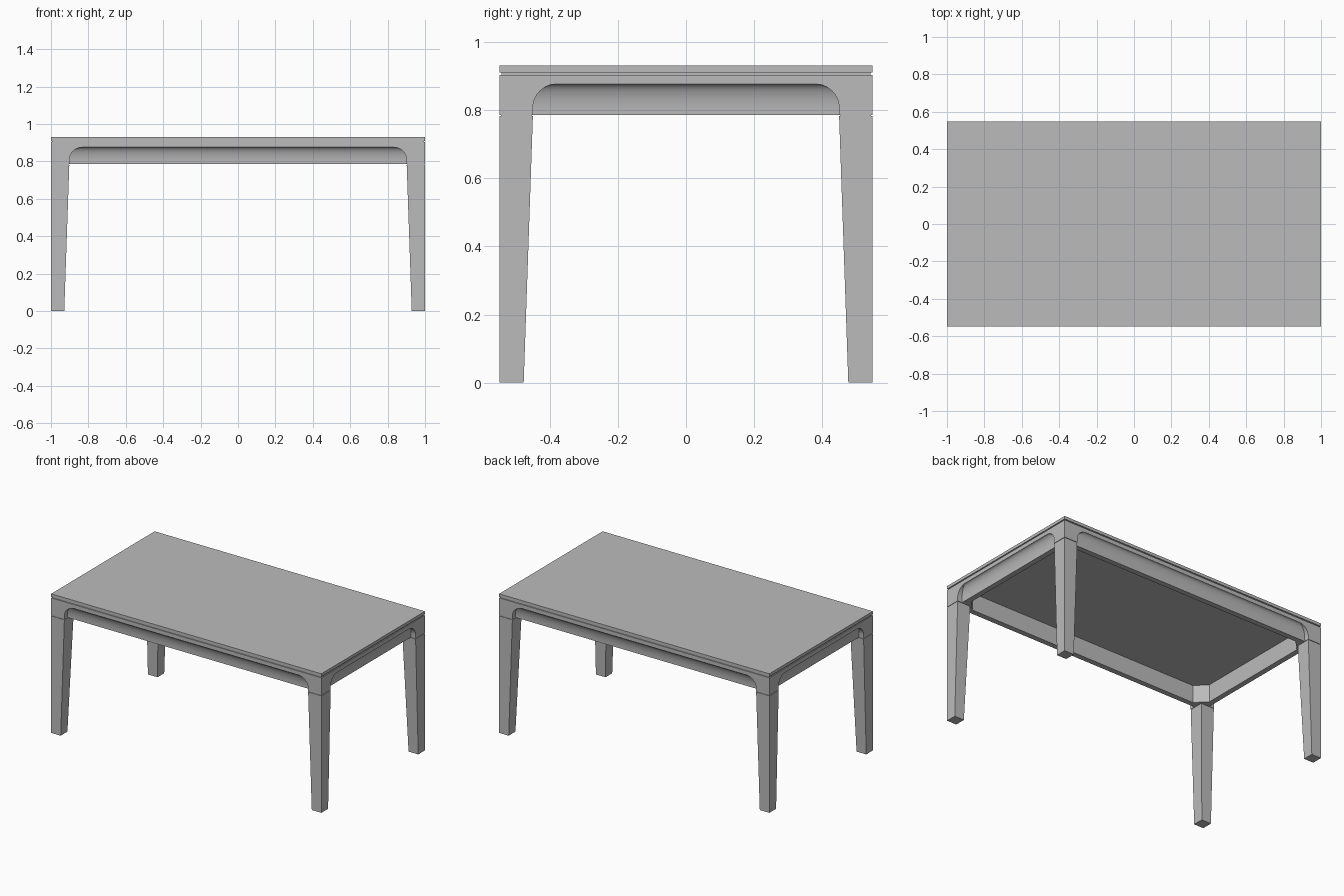
import bpy, bmesh, math

if "Cube" in bpy.data.objects:
    bpy.data.objects.remove(bpy.data.objects["Cube"])

HX, HY = 1.0, 0.547            # half length and half width
LEG_TOP, RAIL_TOP = 0.785, 0.903
TOP_LOW, TOP_HIGH = 0.91, 0.93
ARCH_TOP, ARCH_R = 0.876, 0.07  # rounded opening in each rail
COVE, WALL = 0.034, 0.07        # recess depth and rail thickness
LEG = 0.098

grey = bpy.data.materials.new("plain grey")
grey.use_nodes = True
grey.diffuse_color = (0.5, 0.5, 0.5, 1)
grey.node_tree.nodes["Principled BSDF"].inputs["Base Color"].default_value = (0.5, 0.5, 0.5, 1)


def finish(name, bm):
    bmesh.ops.recalc_face_normals(bm, faces=bm.faces[:])
    mesh = bpy.data.meshes.new(name)
    bm.to_mesh(mesh)
    bm.free()
    mesh.materials.append(grey)
    obj = bpy.data.objects.new(name, mesh)
    bpy.context.collection.objects.link(obj)
    return obj


def loft(name, low, high):
    """Solid between two matching loops of points."""
    bm = bmesh.new()
    a = [bm.verts.new(p) for p in low]
    b = [bm.verts.new(p) for p in high]
    bm.faces.new(a)
    bm.faces.new(b)
    for i in range(len(a)):
        j = (i + 1) % len(a)
        bm.faces.new((a[i], a[j], b[j], b[i]))
    return finish(name, bm)


def rect(x0, x1, y0, y1, z):
    return [(x0, y0, z), (x1, y0, z), (x1, y1, z), (x0, y1, z)]


def slab(name, inset, z0, z1):
    x, y = HX - inset, HY - inset
    return loft(name, rect(-x, x, -y, y, z0), rect(-x, x, -y, y, z1))


def smooth(obj):
    bpy.ops.object.select_all(action='DESELECT')
    obj.select_set(True)
    bpy.context.view_layer.objects.active = obj
    bpy.ops.object.shade_smooth_by_angle(angle=math.radians(35))


def cut(obj, cutter):
    mod = obj.modifiers.new("cut", 'BOOLEAN')
    mod.operation = 'DIFFERENCE'
    mod.solver = 'EXACT'
    mod.object = cutter
    bpy.context.view_layer.objects.active = obj
    bpy.ops.object.modifier_apply(modifier=mod.name)
    bpy.data.objects.remove(cutter)


# Table top and the shadow gap beneath it
slab("table_top", 0, TOP_LOW, TOP_HIGH)
slab("shadow_gap", 0.006, RAIL_TOP - 0.001, TOP_LOW + 0.001)

# Rail frame, hollow inside with chamfered corners
frame = slab("rail_frame", 0, LEG_TOP, RAIL_TOP)
ix, iy, ch = HX - WALL, HY - WALL, WALL
hole = [(ix, iy - ch), (ix - ch, iy), (ch - ix, iy), (-ix, iy - ch),
        (-ix, ch - iy), (ch - ix, -iy), (ix - ch, -iy), (ix, ch - iy)]
cut(frame, loft("hole_cutter", [(x, y, 0.7) for x, y in hole], [(x, y, 1) for x, y in hole]))


def side_point(side, along, depth, z):
    """Point on a side: along it, inward from its outer face, and up."""
    return {"front": (along, depth - HY, z), "back": (-along, HY - depth, z),
            "right": (depth - HX, -along, z), "left": (HX - depth, along, z)}[side]


quarter = [math.pi / 2 * i / 10 for i in range(11)]
for side in ("front", "back", "left", "right"):
    half = (HX if side in ("front", "back") else HY) - LEG
    # Arched opening with rounded upper corners
    corner = [(half - ARCH_R + ARCH_R * math.cos(t), ARCH_TOP - ARCH_R + ARCH_R * math.sin(t))
              for t in quarter]
    arch = [(half, 0.7)] + corner + [(-a, z) for a, z in reversed(corner)] + [(-half, 0.7)]
    cut(frame, loft("arch_cutter", [side_point(side, a, -0.1, z) for a, z in arch],
                    [side_point(side, a, COVE, z) for a, z in arch]))
    # Concave cove that fills the upper part of the opening
    rise = ARCH_TOP - LEG_TOP - 0.008
    cove = [(COVE * math.sin(t), ARCH_TOP - rise + rise * math.cos(t)) for t in quarter]
    cove += [(COVE + 0.01, ARCH_TOP - rise), (COVE + 0.01, ARCH_TOP)]
    filler = loft(side + "_rail_cove", [side_point(side, -half, d, z) for d, z in cove],
                  [side_point(side, half, d, z) for d, z in cove])
    smooth(filler)
smooth(frame)

# Legs, straight outside and tapered inside, with a fine joint under the frame
for sx, x_name in ((1, "left"), (-1, "right")):
    for sy, y_name in ((-1, "front"), (1, "back")):
        def square(width, z, inset=0):
            return rect(sx * (HX - width + inset), sx * (HX - inset),
                        sy * (HY - width + inset), sy * (HY - inset), z)
        name = y_name + "_" + x_name + "_leg"
        loft(name, square(0.071, 0), square(LEG, LEG_TOP - 0.003))
        loft(name + "_joint", square(LEG, LEG_TOP - 0.004, 0.004), square(LEG, LEG_TOP + 0.001, 0.004))
